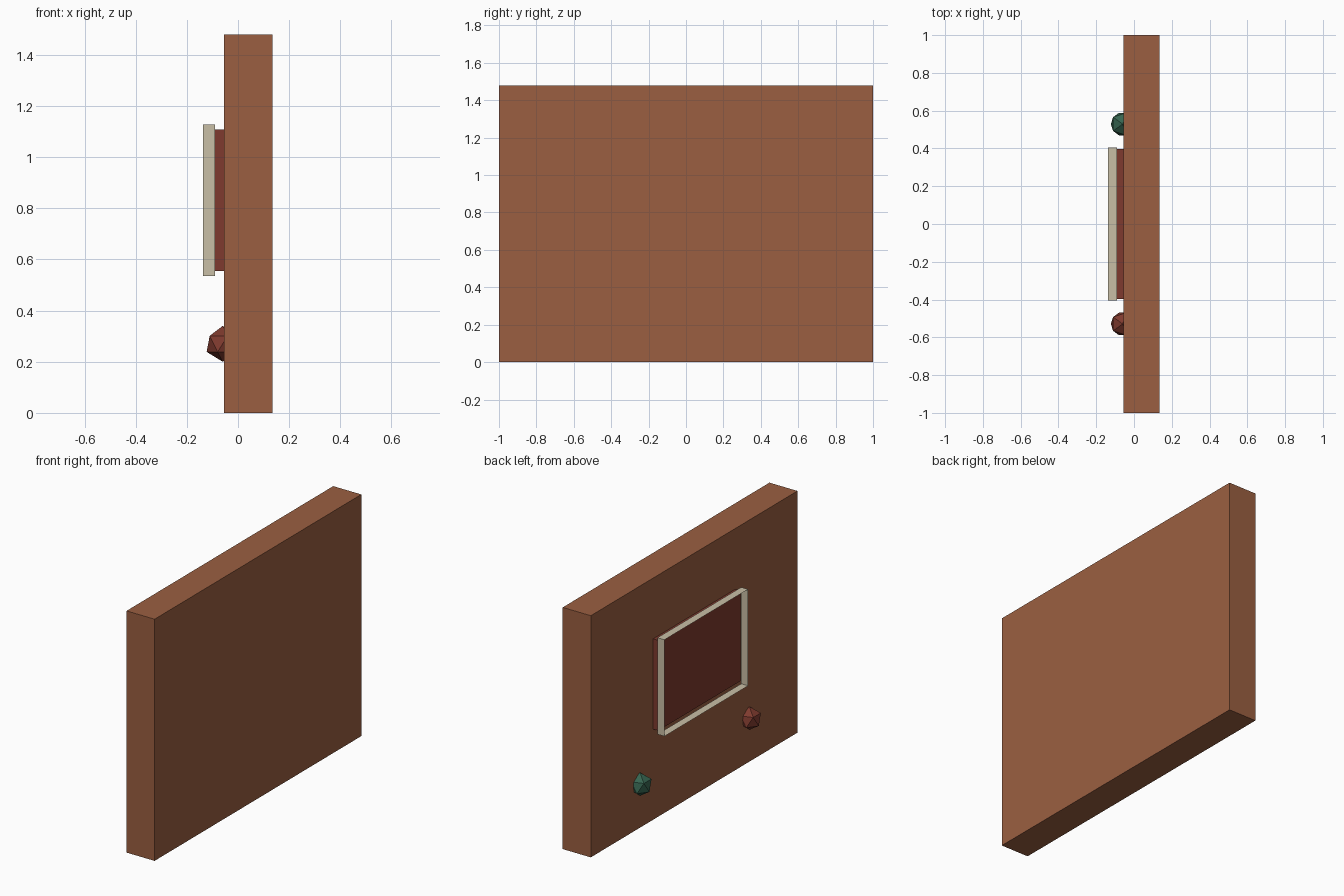
import bpy
import bmesh
from mathutils import Matrix, Vector

default = bpy.data.objects.get("Cube")
if default:
    bpy.data.objects.remove(default, do_unlink=True)


def srgb(r, g, b):
    def lin(c):
        c /= 255
        return c / 12.92 if c <= 0.04045 else ((c + 0.055) / 1.055) ** 2.4
    return (lin(r), lin(g), lin(b), 1.0)


def material(name, colour):
    mat = bpy.data.materials.new(name)
    mat.use_nodes = True
    mat.diffuse_color = colour
    mat.node_tree.nodes["Principled BSDF"].inputs["Base Color"].default_value = colour
    return mat


brown = material("warm brown", srgb(155, 95, 65))
cream = material("cream", srgb(201, 191, 166))
red = material("brick red", srgb(126, 58, 46))
green = material("pine green", srgb(54, 100, 80))


def finish(name, bm, mat):
    mesh = bpy.data.meshes.new(name)
    bm.to_mesh(mesh)
    bm.free()
    mesh.materials.append(mat)
    obj = bpy.data.objects.new(name, mesh)
    bpy.context.collection.objects.link(obj)
    return obj


def add_box(bm, low, high):
    low, high = Vector(low), Vector(high)
    place = Matrix.Translation((low + high) / 2) @ Matrix.Diagonal((*(high - low), 1))
    bmesh.ops.create_cube(bm, size=1, matrix=place)


def box(name, low, high, mat):
    bm = bmesh.new()
    add_box(bm, low, high)
    return finish(name, bm, mat)


# Wall slab and the panel mounted on it
WALL_X = -0.055
PANEL_X = -0.09
box("wall", (WALL_X, -1, 0), (0.135, 1, 1.48), brown)
box("picture_panel", (PANEL_X, -0.397, 0.555), (WALL_X, 0.397, 1.108), red)

# Raised frame: outer rectangle inset, opening removed, then given depth
FRONT_X, HALF, BOTTOM, TOP, RIM = -0.137, 0.405, 0.536, 1.127, 0.044
bm = bmesh.new()
corners = [(PANEL_X, -HALF, BOTTOM), (PANEL_X, -HALF, TOP),
           (PANEL_X, HALF, TOP), (PANEL_X, HALF, BOTTOM)]
opening = bm.faces.new([bm.verts.new(c) for c in corners])
bmesh.ops.inset_region(bm, faces=[opening], thickness=RIM, use_boundary=True)
bmesh.ops.delete(bm, geom=[opening], context='FACES_ONLY')
rim = bm.faces[:]
grown = bmesh.ops.extrude_face_region(bm, geom=rim, use_keep_orig=True)
moved = [v for v in grown["geom"] if isinstance(v, bmesh.types.BMVert)]
bmesh.ops.translate(bm, verts=moved, vec=(FRONT_X - PANEL_X, 0, 0))
bmesh.ops.recalc_face_normals(bm, faces=bm.faces[:])
finish("picture_frame", bm, cream)

# Faceted knobs half sunk into the wall
for name, y, mat in (("red_knob", -0.529, red), ("green_knob", 0.529, green)):
    bm = bmesh.new()
    bmesh.ops.create_icosphere(bm, subdivisions=1, radius=0.07,
                               matrix=Matrix.Translation((-0.06, y, 0.27)))
    finish(name, bm, mat)
